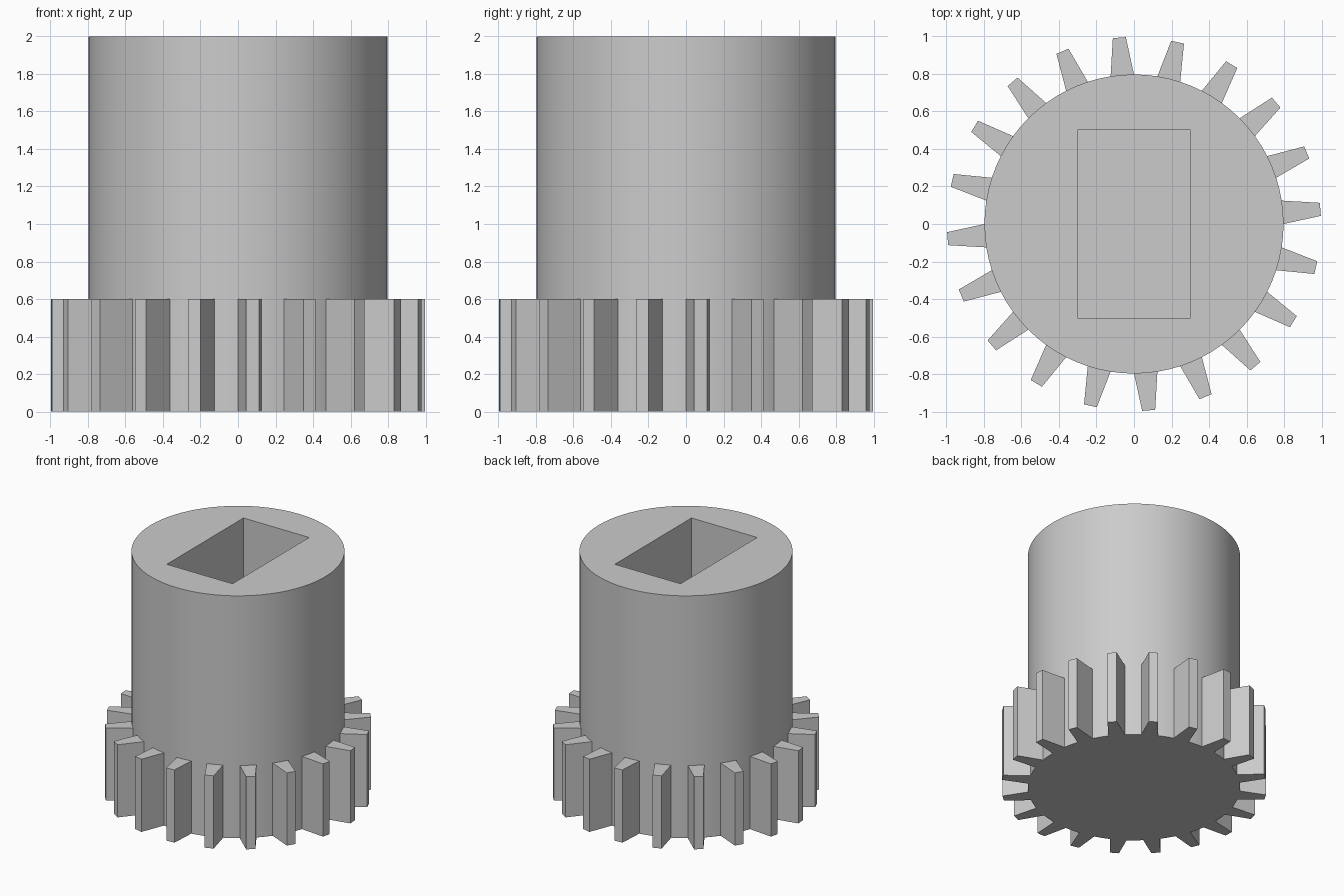
import bpy, bmesh
from math import radians, sin, cos

if "Cube" in bpy.data.objects:
    bpy.data.objects.remove(bpy.data.objects["Cube"], do_unlink=True)

SHAFT_R, TIP_R = 0.797, 0.997
HEIGHT, GEAR_H = 2.0, 0.6
TEETH = 20

grey = bpy.data.materials.new("plain grey")
grey.use_nodes = True
colour = (0.6, 0.6, 0.6, 1)
grey.diffuse_color = colour
grey.node_tree.nodes["Principled BSDF"].inputs["Base Color"].default_value = colour


def polar(radius, degrees):
    a = radians(degrees)
    return (radius * cos(a), radius * sin(a), 0)


# Shaft
bpy.ops.mesh.primitive_cylinder_add(vertices=80, radius=SHAFT_R, depth=HEIGHT,
                                    location=(0, 0, HEIGHT / 2))
shaft = bpy.context.object
shaft.name = "shaft"
shaft.data.materials.append(grey)

# Rectangular socket, closed above the gear
bpy.ops.mesh.primitive_cube_add(size=1, location=(0, 0, GEAR_H + 1))
cutter = bpy.context.object
cutter.name = "socket_cutter"
cutter.scale = (0.6, 1.0, 2.0)
cutter.data.materials.append(grey)
cutter.hide_render = True
cutter.display_type = 'WIRE'
socket = shaft.modifiers.new("socket", 'BOOLEAN')
socket.operation = 'DIFFERENCE'
socket.solver = 'EXACT'
socket.object = cutter

# Apply the cut, then drop the helper
bpy.ops.object.select_all(action='DESELECT')
shaft.select_set(True)
bpy.context.view_layer.objects.active = shaft
bpy.ops.object.modifier_apply(modifier=socket.name)
bpy.data.objects.remove(cutter, do_unlink=True)
bpy.ops.object.shade_smooth_by_angle(angle=radians(30))

# Tapered gear teeth around the foot of the shaft
bm = bmesh.new()
pitch = 360 / TEETH
for i in range(TEETH):
    mid = (i + 0.25) * pitch
    outline = [polar(SHAFT_R, mid - pitch / 4), polar(TIP_R, mid - 2),
               polar(TIP_R, mid + 2), polar(SHAFT_R, mid + pitch / 4)]
    base = bm.faces.new([bm.verts.new(p) for p in outline])
    top = bmesh.ops.extrude_face_region(bm, geom=[base], use_keep_orig=True)["geom"]
    bmesh.ops.translate(bm, vec=(0, 0, GEAR_H),
                        verts=[v for v in top if isinstance(v, bmesh.types.BMVert)])
bmesh.ops.recalc_face_normals(bm, faces=bm.faces)
mesh = bpy.data.meshes.new("gear_teeth")
bm.to_mesh(mesh)
bm.free()
mesh.materials.append(grey)
teeth = bpy.data.objects.new("gear_teeth", mesh)
bpy.context.collection.objects.link(teeth)
